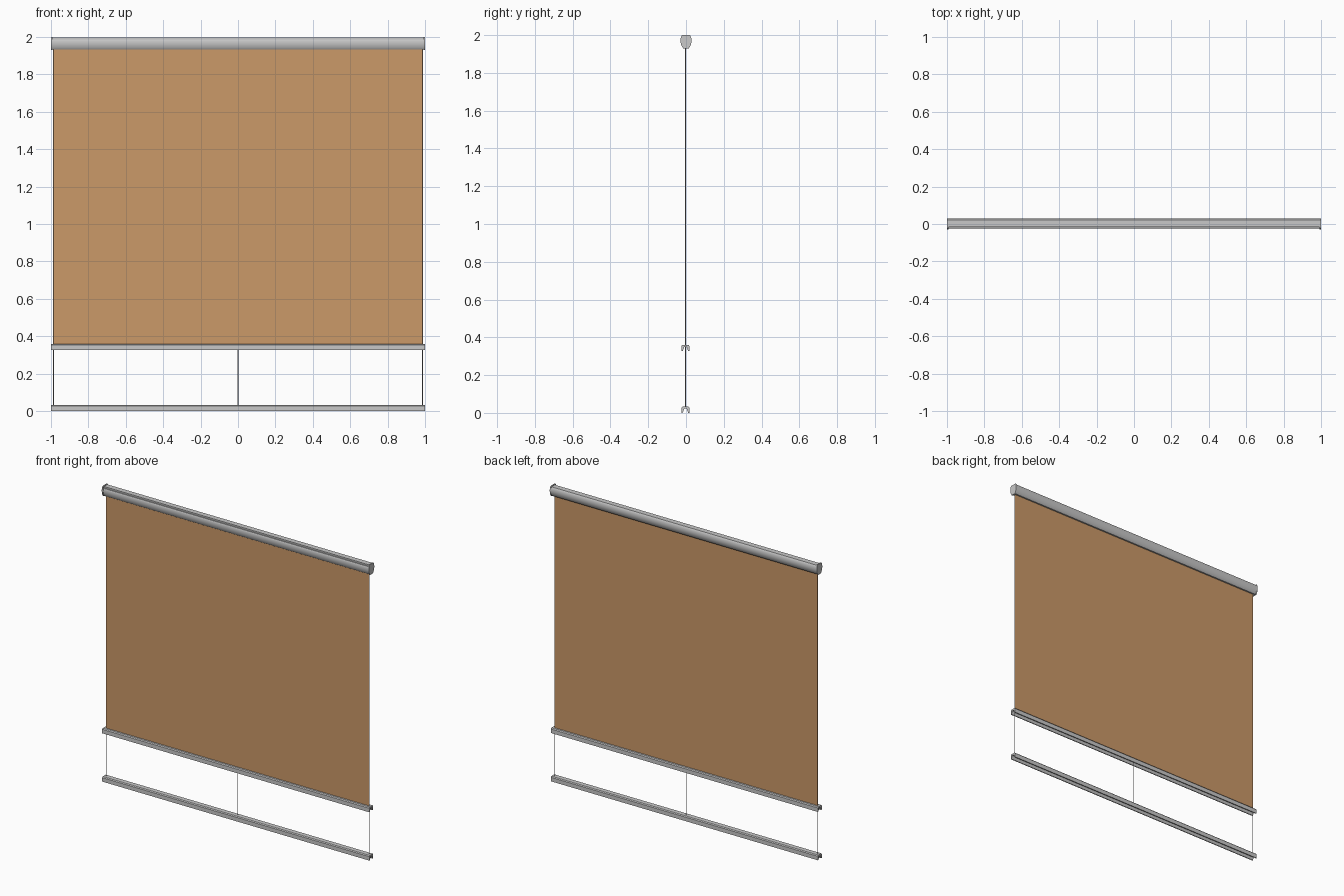
import bpy, bmesh, math

if "Cube" in bpy.data.objects:
    bpy.data.objects.remove(bpy.data.objects["Cube"])


def material(name, rgb):
    m = bpy.data.materials.new(name)
    m.diffuse_color = (*rgb, 1)
    m.use_nodes = True
    m.node_tree.nodes["Principled BSDF"].inputs["Base Color"].default_value = m.diffuse_color
    return m


ALUMINIUM = material("light grey metal", (0.58, 0.58, 0.58))
FABRIC = material("tan fabric", (0.60, 0.32, 0.14))


def finish(name, bm, mat, smooth=False):
    bmesh.ops.recalc_face_normals(bm, faces=bm.faces)
    me = bpy.data.meshes.new(name)
    bm.to_mesh(me)
    bm.free()
    me.materials.append(mat)
    ob = bpy.data.objects.new(name, me)
    bpy.context.collection.objects.link(ob)
    if smooth:
        bpy.ops.object.select_all(action='DESELECT')
        ob.select_set(True)
        bpy.context.view_layer.objects.active = ob
        bpy.ops.object.shade_smooth_by_angle(angle=math.radians(30))
    return ob


def extrude_x(name, profile, x0, x1, mat, smooth=False):
    """Sweep a closed (y, z) profile from x0 to x1."""
    bm = bmesh.new()
    face = bm.faces.new([bm.verts.new((x0, y, z)) for y, z in profile])
    ext = bmesh.ops.extrude_face_region(bm, geom=[face], use_keep_orig=True)
    verts = [g for g in ext["geom"] if isinstance(g, bmesh.types.BMVert)]
    bmesh.ops.translate(bm, verts=verts, vec=(x1 - x0, 0, 0))
    return finish(name, bm, mat, smooth)


def bulge(half, z0, z1, y_low, y_high, n=10):
    """Rounded side of the head box, listed from bottom to top."""
    pts = []
    for i in range(n + 1):
        t = i / n
        base = y_low + (y_high - y_low) * t
        peak = math.sin(math.pi * t) ** 0.7
        pts.append((base + (half - (y_low + y_high) / 2) * peak, z0 + (z1 - z0) * t))
    return pts


Y = -0.003  # plane of fabric and cables

# head box: rounded front and back, stepped front top, slot below for the fabric
back = bulge(0.028, 1.932, 1.996, 0.013, 0.021)
front = [(-y, z) for y, z in reversed(bulge(0.024, 1.932, 1.986, 0.013, 0.021))]
step = [(-0.015, 1.996), (-0.015, 1.986)]
slot = [(Y - 0.006, 1.932), (Y - 0.006, 1.942), (Y + 0.006, 1.942), (Y + 0.006, 1.932)]
extrude_x("head_box", back + step + front + slot, -0.992, 0.992, ALUMINIUM, True)

# end caps of the head box
side = bulge(0.029, 1.93, 2.0, 0.015, 0.022, 8)
cap = side + [(-y, z) for y, z in reversed(side)]
for label, s in (("left", -1), ("right", 1)):
    extrude_x(label + "_end_cap", cap, s * 0.992, s * 1.0, ALUMINIUM, True)

# moving rail and bottom rail: bevelled channels, open underneath
half = [(0.021, 0), (0.021, 0.027), (0.016, 0.033)]
inner = [(-0.007, 0.022), (-0.015, 0)]
outline = (half + [(-y, z) for y, z in reversed(half)]
           + [(-0.015, 0), (-0.006, 0.022), (0.006, 0.022), (0.015, 0)])
for label, z0 in (("middle_rail", 0.327), ("bottom_rail", 0.0)):
    extrude_x(label, [(y + Y, z + z0) for y, z in outline], -1, 1, ALUMINIUM)

# fabric panel
sheet = [(Y - 0.003, 0.355), (Y + 0.003, 0.355), (Y + 0.003, 1.94), (Y - 0.003, 1.94)]
extrude_x("fabric_panel", sheet, -0.986, 0.986, FABRIC)

# guide cables
for label, x in (("left", -0.986), ("centre", 0), ("right", 0.986)):
    bm = bmesh.new()
    bmesh.ops.create_cone(bm, cap_ends=True, segments=8, radius1=0.0018,
                          radius2=0.0018, depth=1.91)
    bmesh.ops.translate(bm, verts=bm.verts, vec=(x, Y, 0.025 + 1.91 / 2))
    finish(label + "_guide_cable", bm, ALUMINIUM, True)
